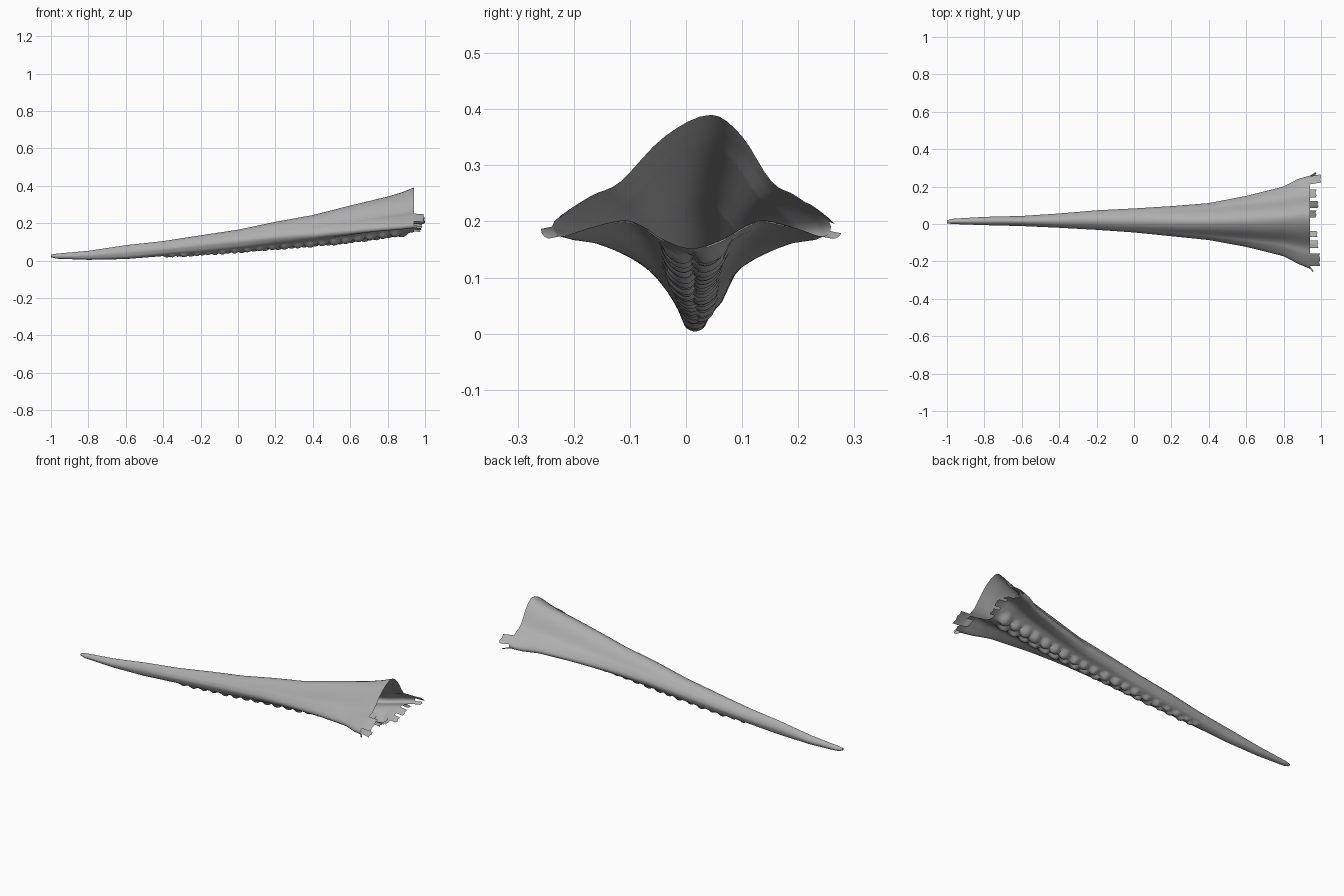
import bpy, math, random

if "Cube" in bpy.data.objects:
    bpy.data.objects.remove(bpy.data.objects["Cube"])
random.seed(4)

# Stations along the tentacle: x, underside z, top z, half width, centre y
STATIONS = [
    (-1.0, .018, .032, .008, .012), (-.97, .010, .037, .014, .014), (-.8, .004, .052, .022, .016),
    (-.6, .008, .082, .027, .016), (-.4, .024, .104, .038, .018), (-.2, .036, .135, .052, .021),
    (0, .052, .165, .064, .019), (.2, .070, .207, .080, .015), (.4, .084, .243, .098, .013),
    (.6, .105, .294, .135, .014), (.8, .132, .342, .184, .014), (.88, .142, .366, .225, .014),
    (.94, .152, .390, .245, .010)]
# Half cross-sections from top to underside: (fraction of half width, fraction of height)
ROUND = [(0, 1), (.45, .92), (.8, .74), (.93, .63), (1, .5), (.97, .38),
         (.82, .2), (.62, .1), (.42, .05), (.2, .01), (0, 0)]
FLARED = [(0, 1), (.28, .84), (.55, .5), (.75, .39), (1, .2), (.96, .09),
          (.76, .15), (.52, .21), (.38, .17), (.2, .06), (0, 0)]
SUB, DX = 4, .0125
N = 2 * (len(ROUND) - 1) * SUB


def spline(a, b, c, d, t):
    return tuple(.5 * (2 * q + (r - p) * t + (2 * p - 5 * q + 4 * r - s) * t * t
                       + (3 * q - p - 3 * r + s) * t ** 3) for p, q, r, s in zip(a, b, c, d))


def station(x):
    i = next((k for k in range(len(STATIONS) - 2) if x <= STATIONS[k + 1][0]), len(STATIONS) - 2)
    a, b = STATIONS[i], STATIONS[i + 1]
    t = (x - a[0]) / (b[0] - a[0])
    return [p + (q - p) * t for p, q in zip(a, b)][1:]


def section(f):
    half = [tuple(p + (q - p) * f for p, q in zip(r, s)) for r, s in zip(ROUND, FLARED)]
    loop = half + [(-y, z) for y, z in half[-2:0:-1]]
    n = len(loop)
    return [spline(loop[i - 1], loop[i], loop[(i + 1) % n], loop[(i + 2) % n], k / SUB)
            for i in range(n) for k in range(SUB)]


# Two staggered rows of suckers: x, side offset, radius
suckers = []
x, side = -.38, 1
while x < .88:
    g = (x + .4) / 1.3
    suckers.append((x, side * (.008 + .024 * g), .016 + .014 * g + random.uniform(-.003, .003)))
    x += .034 + random.uniform(-.006, .006)
    side = -side


def ring(x):
    bot, top, w, yc = station(x)
    f = max(0, min(1, (x + .15) / 1.09)) ** 1.4
    pts = []
    for u, v in section(f):
        y = yc + u * w + .035 * f ** 3 * max(0, v) * (1 - abs(u))
        z = bot + v * (top - bot)
        if v < .35:
            z -= max((.75 * r * math.sqrt(max(0, 1 - ((x - sx) ** 2 + (y - yc - sy) ** 2) / r ** 2))
                      for sx, sy, r in suckers), default=0) * (.9 if abs(u) < .7 else 0)
        pts.append((x, y, z))
    return pts


# Tentacle skin: closed at the tip, open at the flared end
count = round(1.94 / DX)
rings = [ring(-1 + 1.94 * i / count) for i in range(count + 1)]
verts = [p for r in rings for p in r]
faces = [(i * N + j, i * N + (j + 1) % N, (i + 1) * N + (j + 1) % N, (i + 1) * N + j)
         for i in range(count) for j in range(N)]
tip = len(verts)
verts.append((-1, .012, .025))
faces += [(tip, (j + 1) % N, j) for j in range(N)]

# Torn rim: strips of the open edge, (first segment, last segment, length, outward spread)
STRIPS = [(13, 15, .055, .01), (18, 20, .03, .02), (25, 27, .03, .0), (30, 33, .04, .0),
          (35, 37, .03, .0), (44, 46, .035, .0), (49, 52, .04, .0), (56, 58, .04, .01),
          (60, 62, .015, .02), (65, 68, .05, .0)]
base = count * N
for first, last, length, spread in STRIPS:
    start = len(verts)
    for j in range(first, last + 2):
        px, py, pz = rings[-1][j % N]
        verts.append((px + length + .006 * (j % 2), py + math.copysign(spread, py), pz - .004))
    for k, j in enumerate(range(first, last + 1)):
        faces.append((base + j % N, base + (j + 1) % N, start + k + 1, start + k))

mesh = bpy.data.meshes.new("tentacle")
mesh.from_pydata(verts, [], faces)
mesh.validate()
tentacle = bpy.data.objects.new("tentacle", mesh)
bpy.context.collection.objects.link(tentacle)

# Plain grey skin
grey = bpy.data.materials.new("grey")
grey.diffuse_color = (.42, .42, .42, 1)
grey.use_nodes = True
grey.node_tree.nodes["Principled BSDF"].inputs["Base Color"].default_value = grey.diffuse_color
mesh.materials.append(grey)
bpy.context.view_layer.objects.active = tentacle
tentacle.select_set(True)
bpy.ops.object.mode_set(mode='EDIT')
bpy.ops.mesh.select_all(action='SELECT')
bpy.ops.mesh.normals_make_consistent(inside=False)
bpy.ops.object.mode_set(mode='OBJECT')
bpy.ops.object.shade_smooth_by_angle(angle=math.radians(50))
